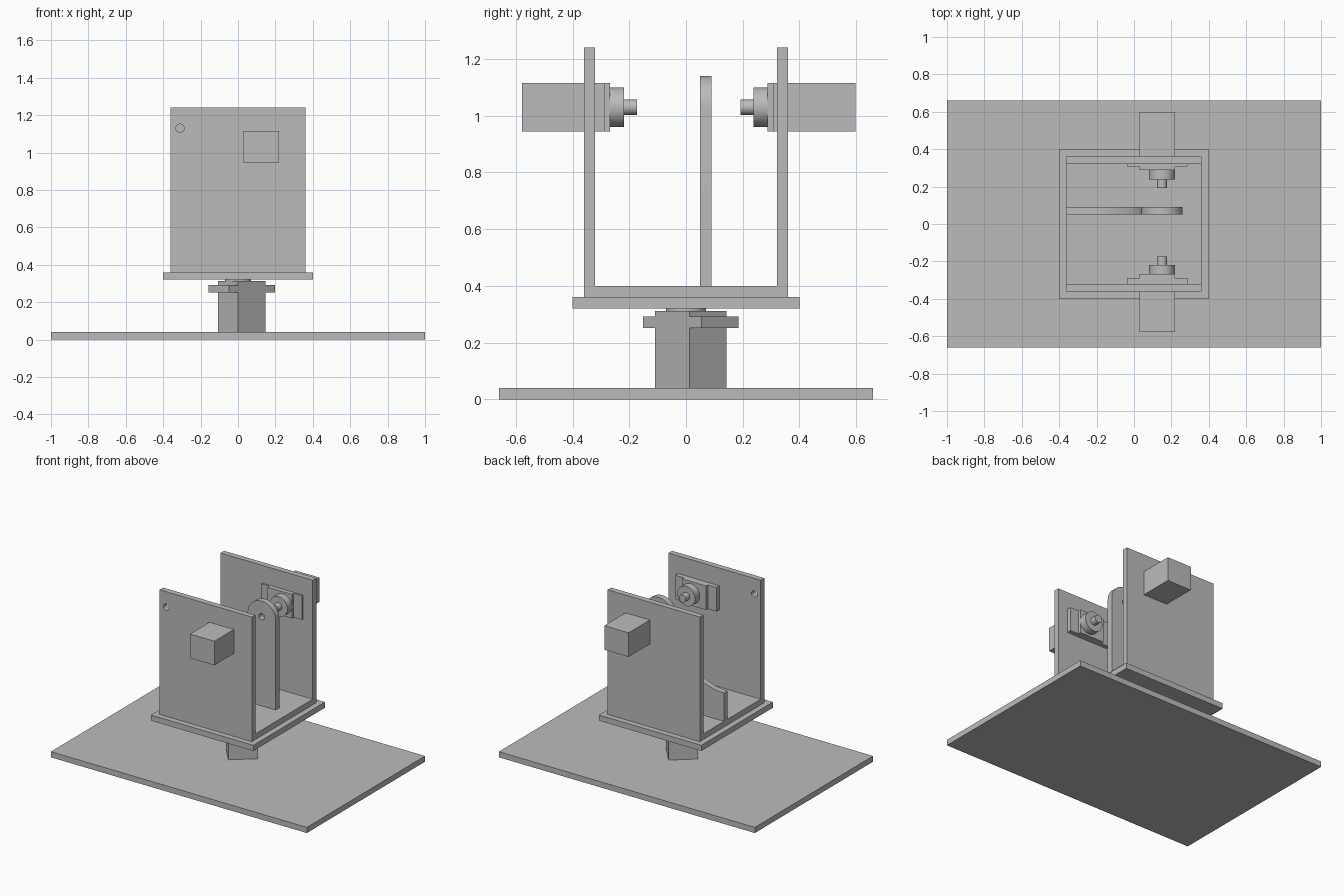
import bpy
from math import radians, cos, sin, pi
from mathutils import Matrix, Vector

if "Cube" in bpy.data.objects:
    bpy.data.objects.remove(bpy.data.objects["Cube"], do_unlink=True)

GREY = (0.5, 0.5, 0.5, 1)
grey = bpy.data.materials.new("plain grey")
grey.use_nodes = True
grey.diffuse_color = GREY
grey.node_tree.nodes["Principled BSDF"].inputs["Base Color"].default_value = GREY


def finish(obj, name, smooth=False):
    obj.name = name
    obj.data.materials.clear()
    obj.data.materials.append(grey)
    if smooth:
        bpy.ops.object.select_all(action="DESELECT")
        obj.select_set(True)
        bpy.context.view_layer.objects.active = obj
        bpy.ops.object.shade_smooth_by_angle(angle=radians(30))
    return obj


def box(name, low, high, frame=Matrix()):
    low, high = Vector(low), Vector(high)
    bpy.ops.mesh.primitive_cube_add(size=1)
    obj = bpy.context.object
    obj.data.transform(Matrix.Translation((low + high) / 2) @ Matrix.Diagonal((*(high - low), 1)))
    obj.matrix_world = frame
    return finish(obj, name)


def cylinder(name, radius, bottom, top, frame):
    bpy.ops.mesh.primitive_cylinder_add(vertices=40, radius=radius, depth=top - bottom)
    obj = bpy.context.object
    obj.data.transform(Matrix.Translation((0, 0, (bottom + top) / 2)))
    obj.matrix_world = frame
    return finish(obj, name, True)


def arc(x, z, radius, start, end, steps=24):
    angles = [radians(start + (end - start) * i / steps) for i in range(steps + 1)]
    return [(x + radius * cos(a), z + radius * sin(a)) for a in angles]


def upright_plate(name, loops, y_front, y_back):
    """Extrude x-z outlines along y; inner loops become holes."""
    curve = bpy.data.curves.new(name, "CURVE")
    curve.dimensions = "2D"
    curve.fill_mode = "BOTH"
    curve.extrude = (y_back - y_front) / 2
    for loop in loops:
        spline = curve.splines.new("POLY")
        spline.points.add(len(loop) - 1)
        for point, (x, z) in zip(spline.points, loop):
            point.co = (x, z, 0, 1)
        spline.use_cyclic_u = True
    obj = bpy.data.objects.new(name, curve)
    bpy.context.collection.objects.link(obj)
    obj.matrix_world = Matrix.Translation((0, (y_front + y_back) / 2, 0)) @ Matrix.Rotation(pi / 2, 4, "X")
    bpy.ops.object.select_all(action="DESELECT")
    obj.select_set(True)
    bpy.context.view_layer.objects.active = obj
    bpy.ops.object.convert(target="MESH")
    return finish(bpy.context.object, name, True)


def servo(name, frame, shaft_end=0.095):
    """Servo motor whose output shaft is the local z axis."""
    box(name + "_body", (-0.12, -0.085, -0.31), (0.07, 0.085, 0), frame)
    box(name + "_flange", (-0.187, -0.085, -0.06), (0.135, 0.085, -0.02), frame)
    cylinder(name + "_collar", 0.07, 0, 0.05, frame)
    cylinder(name + "_shaft", 0.027, 0.05, shaft_end, frame)


# Base and rotating platform
box("base_board", (-1, -0.66, 0), (1, 0.66, 0.04))
box("platform", (-0.4, -0.4, 0.32), (0.4, 0.4, 0.36))

# Bracket: floor and two walls, the front one with a small hole
box("bracket_floor", (-0.36, -0.32, 0.36), (0.36, 0.32, 0.4))
box("back_wall", (-0.36, 0.32, 0.36), (0.36, 0.36, 1.24))
wall = [(-0.36, 0.36), (0.36, 0.36), (0.36, 1.24), (-0.36, 1.24)]
upright_plate("front_wall", [wall, arc(-0.31, 1.13, 0.022, 0, 345, 23)], -0.36, -0.32)

# Middle support: round head, concave shoulder and pivot hole
AXIS_X, AXIS_Z = 0.15, 1.03
support = [(-0.36, 0.4), (0.26, 0.4)]
support += arc(AXIS_X, AXIS_Z, 0.11, 0, 180)
support += arc(-0.36, 1.0, 0.4, 0, -90)
upright_plate("middle_support", [support, arc(AXIS_X, AXIS_Z, 0.022, 0, 345, 23)], 0.05, 0.09)

# Servos: two facing each other on the walls, one turning the platform
servo("front_servo", Matrix.Translation((AXIS_X, -0.268, AXIS_Z)) @ Matrix.Rotation(-pi / 2, 4, "X"))
servo("back_servo", Matrix.Translation((AXIS_X, 0.288, AXIS_Z)) @ Matrix.Rotation(pi / 2, 4, "X"))
servo("turning_servo", Matrix.Translation((0, 0, 0.312)) @ Matrix.Rotation(radians(220), 4, "Z"), 0.08)
